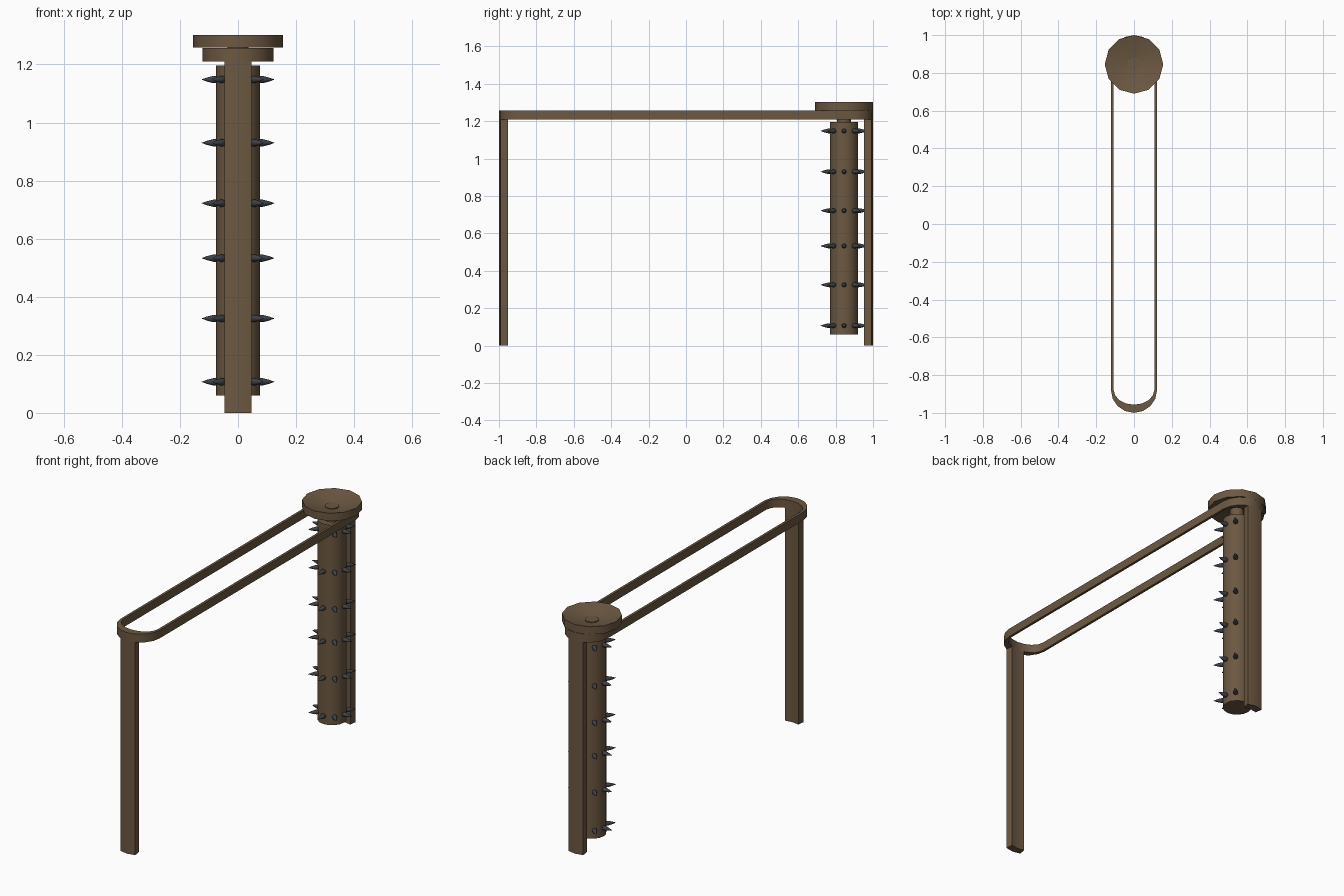
import bpy, bmesh, math
from mathutils import Matrix, Vector

if "Cube" in bpy.data.objects:
    bpy.data.objects.remove(bpy.data.objects["Cube"])

def material(name, rgb):
    m = bpy.data.materials.new(name)
    m.diffuse_color = (*rgb, 1)
    m.use_nodes = True
    m.node_tree.nodes["Principled BSDF"].inputs["Base Color"].default_value = m.diffuse_color
    return m

WOOD = material("brown_wood", (0.15, 0.098, 0.054))
METAL = material("dark_metal", (0.048, 0.052, 0.062))
POST_Y = 0.845

def finish(name, bm, mat, angle=35):
    bmesh.ops.recalc_face_normals(bm, faces=bm.faces)
    me = bpy.data.meshes.new(name)
    bm.to_mesh(me)
    bm.free()
    ob = bpy.data.objects.new(name, me)
    bpy.context.collection.objects.link(ob)
    me.materials.append(mat)
    bpy.ops.object.select_all(action='DESELECT')
    ob.select_set(True)
    bpy.context.view_layer.objects.active = ob
    bpy.ops.object.shade_smooth_by_angle(angle=math.radians(angle))
    return ob

def band(bm, outer, inner, z0, z1, closed):
    """Wall of rectangular section between two plan outlines."""
    rings = [[bm.verts.new((p[0], p[1], z)) for p, z in
              ((o, z0), (o, z1), (i, z1), (i, z0))] for o, i in zip(outer, inner)]
    n = len(rings)
    for k in range(n if closed else n - 1):
        a, b = rings[k], rings[(k + 1) % n]
        for j in range(4):
            bm.faces.new((a[j], a[(j + 1) % 4], b[(j + 1) % 4], b[j]))
    if not closed:
        bm.faces.new(rings[0])
        bm.faces.new(rings[-1])

def lathe(bm, profile, n, mat=Matrix()):
    """Revolve (radius, height) points; radius 0 makes a pole."""
    rings = []
    for r, z in profile:
        if r == 0:
            rings.append([bm.verts.new(mat @ Vector((0, 0, z)))])
        else:
            rings.append([bm.verts.new(mat @ Vector((r * math.cos(math.tau * i / n),
                          r * math.sin(math.tau * i / n), z))) for i in range(n)])
    for a, b in zip(rings, rings[1:]):
        for i in range(n):
            j = (i + 1) % n
            if len(a) == 1:
                bm.faces.new((a[0], b[i], b[j]))
            elif len(b) == 1:
                bm.faces.new((a[i], a[j], b[0]))
            else:
                bm.faces.new((a[i], a[j], b[j], b[i]))

def end_arc(rx, ry, side, steps):
    """Half-round end of the slot; side is -1 (front) or +1 (back)."""
    pts = []
    for k in steps:
        a = math.pi * k / 8
        pts.append((side * rx * math.cos(a), side * (0.8775 + ry * math.sin(a))))
    return pts

OUT, INN = (0.1225, 0.1225), (0.108, 0.079)

# slotted guide rail on top
bm = bmesh.new()
full = range(9)
band(bm, end_arc(*OUT, 1, full) + end_arc(*OUT, -1, full),
     end_arc(*INN, 1, full) + end_arc(*INN, -1, full), 1.21, 1.257, True)
finish("guide_rail", bm, WOOD)

# curved legs under the two ends of the rail
for name, side in (("front_leg", -1), ("back_leg", 1)):
    bm = bmesh.new()
    band(bm, end_arc(*OUT, side, (3, 4, 5)), end_arc(*INN, side, (3, 4, 5)),
         0, 1.21, False)
    finish(name, bm, WOOD)

# round post hanging from the rail
at_post = Matrix.Translation((0, POST_Y, 0))
bm = bmesh.new()
lathe(bm, [(0, 0.06), (0.075, 0.06), (0.075, 1.197), (0, 1.197)], 16, at_post)
finish("spiked_post", bm, WOOD)

# axle through the slot
bm = bmesh.new()
lathe(bm, [(0, 1.19), (0.037, 1.19), (0.037, 1.275), (0, 1.275)], 12, at_post)
finish("axle", bm, WOOD)

# dished cap that rides on the rail
bm = bmesh.new()
lathe(bm, [(0, 1.258), (0.155, 1.258), (0.155, 1.302), (0.037, 1.27), (0, 1.27)], 12, at_post)
finish("cap", bm, WOOD)

# spikes in six rows of eight
bm = bmesh.new()
for z in (0.107, 0.325, 0.533, 0.722, 0.93, 1.148):
    for i in range(8):
        m = (Matrix.Translation((0, POST_Y, z)) @ Matrix.Rotation(math.tau * i / 8, 4, 'Z')
             @ Matrix.Rotation(math.pi / 2, 4, 'Y'))
        lathe(bm, [(0, 0.06), (0.013, 0.068), (0.0125, 0.085), (0.007, 0.107), (0, 0.126)], 8, m)
finish("spikes", bm, METAL, 60)
